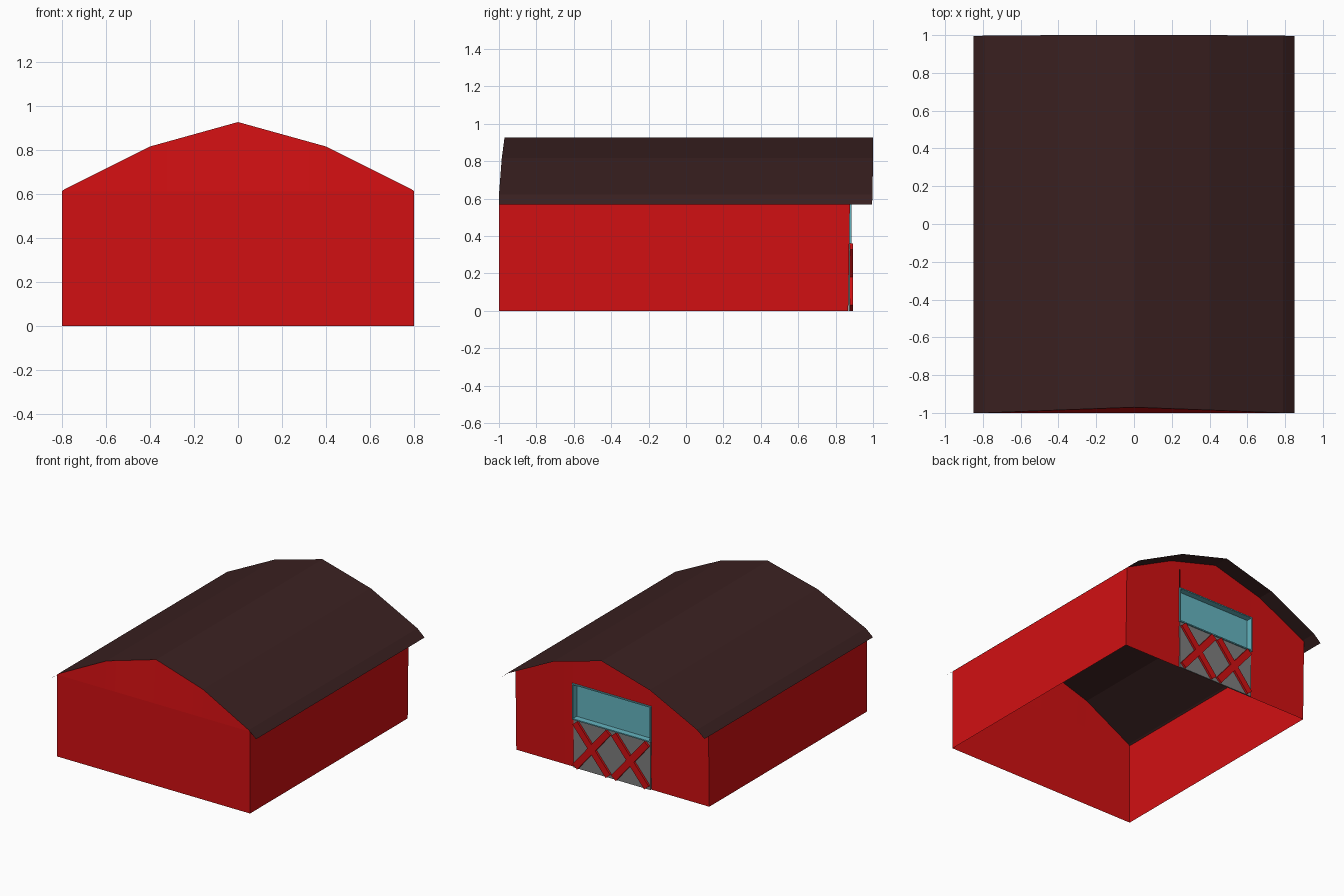
import bpy, bmesh, math
from mathutils import Matrix, Vector

if "Cube" in bpy.data.objects:
    bpy.data.objects.remove(bpy.data.objects["Cube"])

def mat(name, rgb):
    m = bpy.data.materials.new(name)
    m.diffuse_color = (*rgb, 1)
    m.use_nodes = True
    m.node_tree.nodes["Principled BSDF"].inputs["Base Color"].default_value = m.diffuse_color
    return m

RED = mat("barn red", (0.64, 0.005, 0.006))
ROOF = mat("dark brown", (0.043, 0.015, 0.015))
GREY = mat("door grey", (0.21, 0.21, 0.21))
TEAL = mat("window teal", (0.13, 0.46, 0.53))

def finish(name, bm, material, fix_normals=True):
    bmesh.ops.remove_doubles(bm, verts=bm.verts, dist=1e-5)
    if fix_normals:
        bmesh.ops.recalc_face_normals(bm, faces=bm.faces)
    me = bpy.data.meshes.new(name)
    bm.to_mesh(me)
    bm.free()
    me.materials.append(material)
    ob = bpy.data.objects.new(name, me)
    bpy.context.collection.objects.link(ob)
    return ob

def face(bm, *pts):
    return bm.faces.new([bm.verts.new(p) for p in pts])

def box(bm, lo, hi, rot=Matrix()):
    lo, hi = Vector(lo), Vector(hi)
    m = Matrix.Translation((lo + hi) / 2) @ rot @ Matrix.Diagonal((*(hi - lo), 1))
    bmesh.ops.create_cube(bm, size=1, matrix=m)

# Half profile of the roof: x, z, front y, back y
half = [(0.85, 0.57, -1.0, 0.995), (0.79, 0.622, -1.0, 0.997),
        (0.4, 0.817, -0.985, 1.0), (0, 0.928, -0.97, 1.0)]
profile = [(-x, z, f, b) for x, z, f, b in half[:-1]] + half[::-1]

def along_roof(x, k):
    for p, q in zip(profile, profile[1:]):
        if p[0] <= x <= q[0]:
            t = (x - p[0]) / (q[0] - p[0])
            return p[k] + t * (q[k] - p[k])

# Roof: one folded sheet
bm = bmesh.new()
for p, q in zip(profile, profile[1:]):
    face(bm, (p[0], p[2], p[1]), (q[0], q[2], q[1]), (q[0], q[3], q[1]), (p[0], p[3], p[1]))
finish("roof", bm, ROOF, False)

# Walls: open underneath, with a window hole at the back
W, DX, WZ0, WZ1 = 0.8, 0.322, 0.36, 0.63
EAVE = along_roof(W, 1)
back_y = lambda z: 0.867 + 0.01 * min(z / 0.6, 1)
xs = [-W, -0.79, -0.4, -DX, 0, DX, 0.4, 0.79, W]
bm = bmesh.new()
face(bm, (-W, -1, 0), (W, -1, 0), (W, -1, EAVE), (-W, -1, EAVE))
for a, b in zip(xs, xs[1:]):
    za, zb = along_roof(a, 1), along_roof(b, 1)
    ya, yb = along_roof(a, 2), along_roof(b, 2)
    # leaning front gable
    gable = [(a, -1, EAVE), (b, -1, EAVE), (b, yb, zb), (a, ya, za)]
    if a == -W:
        gable.pop()
    if b == W:
        gable.pop(2)
    face(bm, *gable)
    # back wall columns
    rows = [(0, 0, WZ0, WZ0), (WZ1, WZ1, za, zb)] if abs(a + b) / 2 < DX else [(0, 0, za, zb)]
    for a0, b0, a1, b1 in rows:
        face(bm, (b, back_y(b0), b0), (a, back_y(a0), a0), (a, back_y(a1), a1), (b, back_y(b1), b1))
for s in (-1, 1):
    pts = [(s * W, -1, 0), (s * W, back_y(0), 0), (s * W, back_y(EAVE), EAVE), (s * W, -1, EAVE)]
    face(bm, *pts[::s])
finish("walls", bm, RED, False)

# Back door panel: thin plate
bm = bmesh.new()
box(bm, (-0.32, 0.868, 0), (0.32, 0.877, WZ0))
finish("door_panel", bm, GREY)

# Door braces: two crosses side by side
bm = bmesh.new()
for cx in (-0.16, 0.16):
    for s in (-1, 1):
        box(bm, (cx - 0.214, 0.87, 0.155), (cx + 0.214, 0.893, 0.205),
            Matrix.Rotation(s * math.radians(50), 4, 'Y'))
finish("door_braces", bm, RED)

# Window: shallow tray with a thin rim and sunken pane
bm = bmesh.new()
box(bm, (-DX - 0.004, 0.835, WZ0), (DX + 0.004, 0.886, WZ1))
bm.normal_update()
pane = max(bm.faces, key=lambda f: f.calc_center_median().y)
bmesh.ops.inset_region(bm, faces=[pane], thickness=0.012)
inner = bmesh.ops.extrude_discrete_faces(bm, faces=[pane])["faces"]
for v in inner[0].verts:
    v.co.y -= 0.046
finish("window", bm, TEAL)
